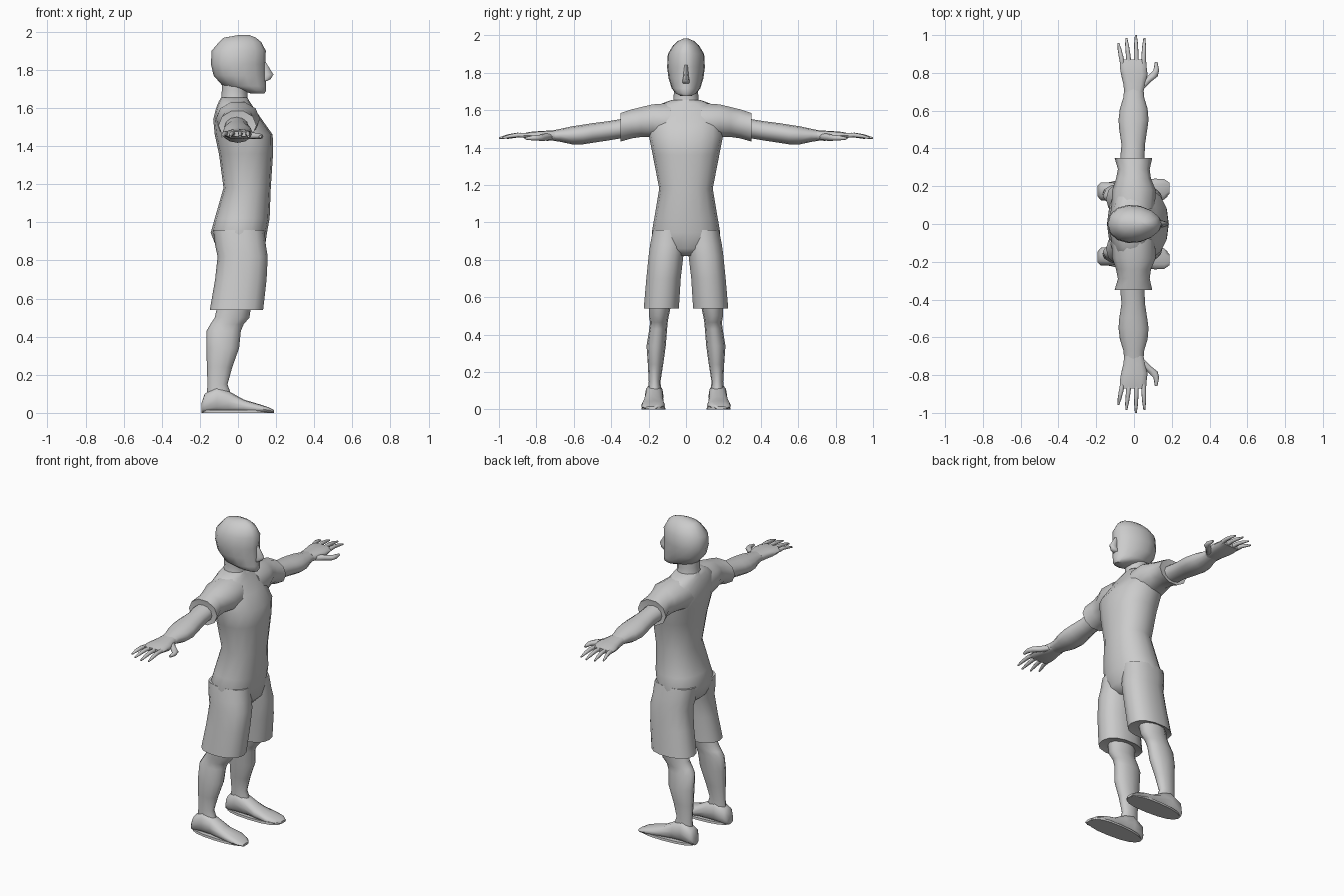
import bpy, bmesh, math


def loft(name, axis, rows, n=12, power=2.0, taper=0.0, mirror=False, angle=50):
    """Skin rings along an axis; row = (position, a_min, a_max, b_min, b_max)."""
    bm = bmesh.new()
    rings = []
    for t, a0, a1, b0, b1 in rows:
        ring = []
        for i in range(n):
            w = 2 * math.pi * i / n
            c, s = math.cos(w), math.sin(w)
            u = math.copysign(abs(c) ** (2 / power), c)
            v = math.copysign(abs(s) ** (2 / power), s) * (1 - taper * c)
            a = (a0 + a1) / 2 + u * (a1 - a0) / 2
            b = (b0 + b1) / 2 + v * (b1 - b0) / 2
            co = {'x': (t, a, b), 'y': (a, t, b), 'z': (a, b, t)}[axis]
            ring.append(bm.verts.new(co))
        rings.append(ring)
    for lo, hi in zip(rings, rings[1:]):
        for i in range(n):
            j = (i + 1) % n
            bm.faces.new((lo[i], lo[j], hi[j], hi[i]))
    bm.faces.new(rings[0])
    bm.faces.new(rings[-1])
    bmesh.ops.recalc_face_normals(bm, faces=bm.faces)
    me = bpy.data.meshes.new(name)
    bm.to_mesh(me)
    bm.free()
    ob = bpy.data.objects.new(name, me)
    bpy.context.collection.objects.link(ob)
    if mirror:
        m = ob.modifiers.new("mirror", 'MIRROR')
        m.use_axis = (False, True, False)
        m.use_clip = False
    bpy.ops.object.select_all(action='DESELECT')
    ob.select_set(True)
    bpy.context.view_layer.objects.active = ob
    bpy.ops.object.shade_smooth_by_angle(angle=math.radians(angle))
    return ob


def sym(rows):
    """Rows (z, x_min, x_max, half_width) centred on y = 0."""
    return [(z, x0, x1, -w, w) for z, x0, x1, w in rows]


# head, neck and nose (facing +x)
loft("head", 'z', sym([
    (1.675, 0.07, 0.138, 0.028), (1.69, 0.02, 0.148, 0.055),
    (1.715, -0.08, 0.148, 0.076), (1.77, -0.128, 0.145, 0.093),
    (1.83, -0.142, 0.143, 0.101), (1.90, -0.138, 0.146, 0.097),
    (1.945, -0.10, 0.122, 0.070), (1.968, -0.075, 0.095, 0.045),
    (1.982, 0.0, 0.06, 0.014)]), n=14, taper=0.12)
loft("neck", 'z', sym([
    (1.60, -0.10, 0.07, 0.085), (1.65, -0.088, 0.05, 0.068),
    (1.69, -0.085, 0.05, 0.065), (1.76, -0.085, 0.06, 0.065)]))
loft("nose", 'z', sym([
    (1.742, 0.12, 0.155, 0.017), (1.752, 0.12, 0.172, 0.020),
    (1.775, 0.12, 0.186, 0.015), (1.84, 0.12, 0.146, 0.009)]), n=8)

# shirt body down to the crotch
loft("shirt_body", 'z', sym([
    (0.82, -0.06, 0.10, 0.05), (0.86, -0.11, 0.14, 0.17),
    (0.945, -0.143, 0.152, 0.183), (1.02, -0.122, 0.166, 0.170),
    (1.18, -0.076, 0.172, 0.143), (1.36, -0.10, 0.184, 0.178),
    (1.46, -0.122, 0.182, 0.198), (1.54, -0.13, 0.125, 0.20),
    (1.605, -0.113, 0.08, 0.19), (1.635, -0.10, 0.06, 0.13),
    (1.655, -0.088, 0.05, 0.075)]), n=16, power=2.25)

# sleeves with a turned-in hem
loft("sleeve", 'y', [
    (0.08, -0.12, 0.11, 1.42, 1.643), (0.18, -0.115, 0.115, 1.45, 1.635),
    (0.24, -0.095, 0.09, 1.452, 1.62), (0.29, -0.085, 0.083, 1.445, 1.608),
    (0.35, -0.103, 0.097, 1.428, 1.588), (0.345, -0.065, 0.058, 1.45, 1.56)],
    n=10, mirror=True)

# arms with elbow, forearm and palm
loft("arm", 'y', [
    (0.28, -0.07, 0.06, 1.45, 1.56), (0.36, -0.072, 0.056, 1.447, 1.55),
    (0.42, -0.066, 0.058, 1.437, 1.54), (0.50, -0.078, 0.070, 1.425, 1.53),
    (0.55, -0.082, 0.077, 1.417, 1.522), (0.61, -0.075, 0.072, 1.417, 1.513),
    (0.67, -0.056, 0.054, 1.43, 1.50), (0.72, -0.052, 0.050, 1.438, 1.49)],
    n=12, mirror=True)
loft("palm", 'y', [
    (0.70, -0.052, 0.050, 1.437, 1.492), (0.74, -0.056, 0.060, 1.436, 1.49),
    (0.79, -0.068, 0.072, 1.437, 1.487), (0.83, -0.075, 0.067, 1.443, 1.484),
    (0.87, -0.074, 0.064, 1.45, 1.476)], n=12, power=2.6, mirror=True)

# four fingers: base x, tip x, tip y
for i, (xb, xt, yt) in enumerate([(-0.061, -0.083, 0.957), (-0.026, -0.041, 0.986),
                                  (0.013, 0.010, 1.0), (0.050, 0.055, 0.985)]):
    rows = []
    for f, r, z in [(0, 0.013, 1.464), (0.35, 0.012, 1.467),
                    (0.7, 0.010, 1.460), (1, 0.005, 1.450)]:
        x = xb + (xt - xb) * f
        rows.append((0.85 + (yt - 0.85) * f, x - r, x + r, z - r, z + r))
    loft(f"finger_{i + 1}", 'y', rows, n=8, mirror=True)
loft("thumb", 'y', [
    (0.715, 0.02, 0.052, 1.442, 1.475), (0.755, 0.04, 0.092, 1.436, 1.474),
    (0.782, 0.070, 0.126, 1.436, 1.468), (0.815, 0.103, 0.133, 1.437, 1.465),
    (0.857, 0.110, 0.124, 1.442, 1.456)], n=8, mirror=True)

# shorts legs with a turned-in hem
loft("shorts_leg", 'z', [
    (0.555, -0.10, 0.07, 0.075, 0.20), (0.54, -0.148, 0.132, 0.036, 0.228),
    (0.70, -0.12, 0.150, 0.026, 0.214), (0.82, -0.107, 0.156, 0.012, 0.202),
    (0.88, -0.12, 0.146, 0.0, 0.194), (0.96, -0.13, 0.14, 0.0, 0.178)],
    n=14, power=2.3, mirror=True)

# lower legs and feet
loft("lower_leg", 'z', [
    (0.08, -0.165, -0.03, 0.132, 0.205), (0.15, -0.160, -0.055, 0.136, 0.199),
    (0.24, -0.163, -0.03, 0.122, 0.204), (0.34, -0.166, 0.006, 0.108, 0.211),
    (0.43, -0.165, 0.015, 0.101, 0.196), (0.465, -0.145, 0.03, 0.098, 0.192),
    (0.50, -0.122, 0.06, 0.092, 0.198), (0.60, -0.10, 0.075, 0.07, 0.20)],
    n=12, mirror=True)
loft("foot", 'x', [
    (-0.192, 0.145, 0.205, 0.0, 0.05), (-0.175, 0.125, 0.220, 0.0, 0.10),
    (-0.11, 0.120, 0.220, 0.0, 0.14), (-0.05, 0.122, 0.220, 0.0, 0.115),
    (0.03, 0.118, 0.230, 0.0, 0.07), (0.11, 0.112, 0.240, 0.0, 0.046),
    (0.16, 0.130, 0.238, 0.0, 0.03), (0.188, 0.160, 0.218, 0.0, 0.015)],
    n=12, power=2.3, mirror=True)
# flat soles
loft("sole", 'z', [
    (0.0, -0.190, 0.188, 0.110, 0.238), (0.014, -0.190, 0.188, 0.112, 0.236)],
    n=16, power=2.4, taper=-0.1, mirror=True)
